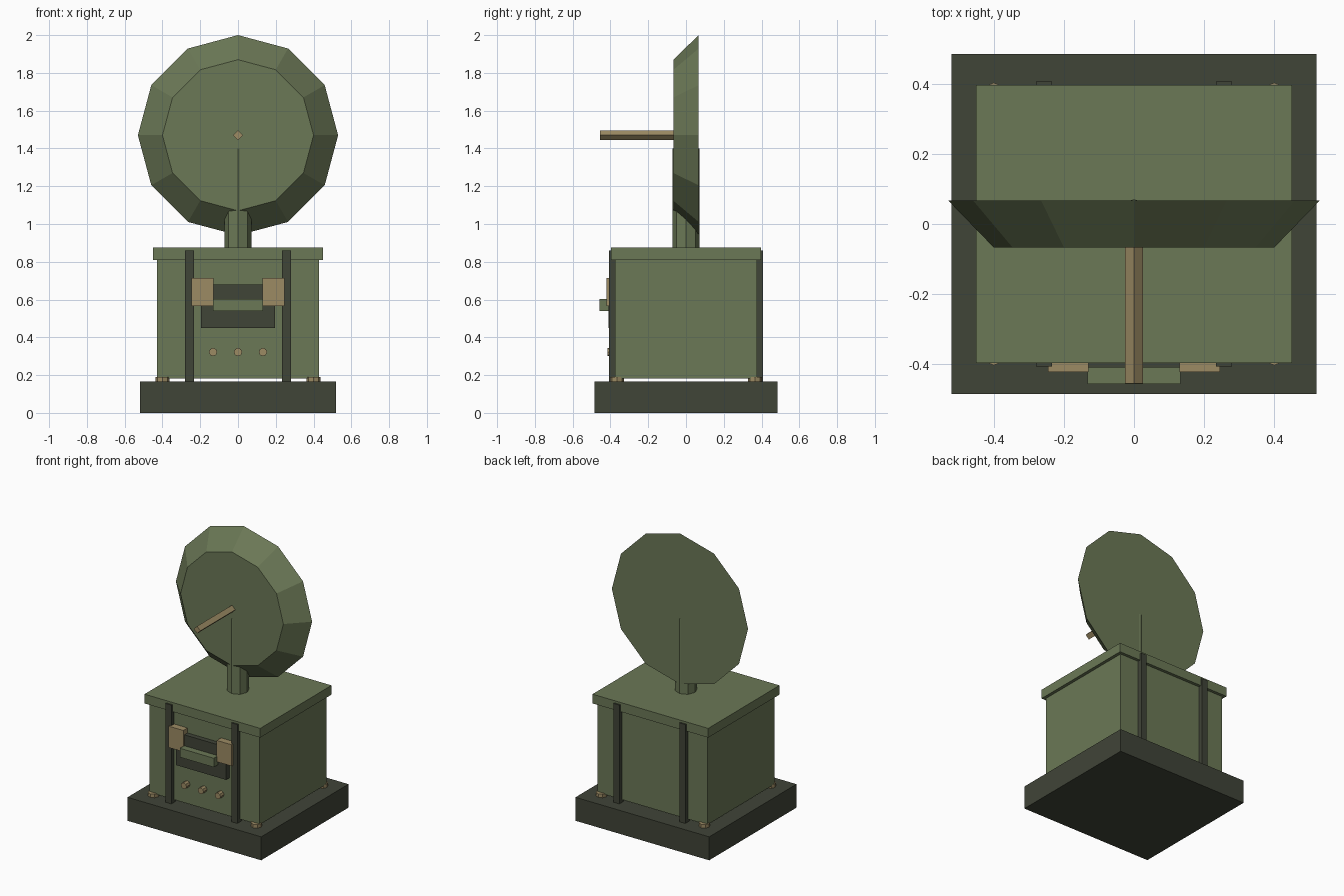
import bpy, bmesh, math
from mathutils import Matrix

if "Cube" in bpy.data.objects:
    bpy.data.objects.remove(bpy.data.objects["Cube"])


def material(name, rgb):
    m = bpy.data.materials.new(name)
    m.diffuse_color = (*rgb, 1)
    m.use_nodes = True
    m.node_tree.nodes["Principled BSDF"].inputs["Base Color"].default_value = m.diffuse_color
    return m


GREEN = material("olive_green", (0.147, 0.188, 0.093))
DARK = material("dark_olive", (0.051, 0.058, 0.039))
TAN = material("tan", (0.333, 0.258, 0.127))


def finish(bm, name, mat):
    me = bpy.data.meshes.new(name)
    bm.to_mesh(me)
    bm.free()
    me.materials.append(mat)
    ob = bpy.data.objects.new(name, me)
    bpy.context.collection.objects.link(ob)
    return ob


def box(name, x, y, z, mat):
    """Box from (min, max) ranges."""
    bm = bmesh.new()
    r = (x, y, z)
    size = [b - a for a, b in r]
    mid = [(a + b) / 2 for a, b in r]
    bmesh.ops.create_cube(bm, size=1, matrix=Matrix.Translation(mid) @ Matrix.Diagonal((*size, 1)))
    return finish(bm, name, mat)


def prism(name, sides, r1, r2, centre, length, mat, along_y=False):
    """Upright cone or cylinder; along_y turns it so that r1 faces the front."""
    bm = bmesh.new()
    bmesh.ops.create_cone(bm, cap_ends=True, segments=sides, radius1=r1, radius2=r2, depth=length)
    # put a vertex on the +x axis whatever the primitive's start angle
    v = max(bm.verts, key=lambda q: q.co.x)
    rot = Matrix.Rotation(-math.atan2(v.co.y, v.co.x), 4, 'Z')
    if along_y:
        rot = Matrix.Rotation(-math.pi / 2, 4, 'X') @ rot
    bmesh.ops.transform(bm, matrix=Matrix.Translation(centre) @ rot, verts=bm.verts)
    return finish(bm, name, mat)


# Base slab, cabinet and lid
box("base", (-0.52, 0.52), (-0.485, 0.485), (0, 0.165), DARK)
box("cabinet", (-0.428, 0.428), (-0.375, 0.375), (0.183, 0.83), GREEN)
box("lid", (-0.45, 0.45), (-0.396, 0.396), (0.81, 0.875), GREEN)

# Parts repeated left/right and front/back
for s, side in ((-1, "left"), (1, "right")):
    for t, end in ((-1, "front"), (1, "back")):
        box(f"rail_{end}_{side}", sorted((s * 0.234, s * 0.28)), sorted((t * 0.36, t * 0.407)),
            (0.16, 0.86), DARK)
        prism(f"bolt_{end}_{side}", 8, 0.037, 0.037, (s * 0.4, t * 0.366, 0.174), 0.032, TAN)
    box(f"latch_{side}", sorted((s * 0.13, s * 0.246)), (-0.422, -0.37), (0.565, 0.715), TAN)

# Front recess panel, handle and knobs
box("front_panel", (-0.195, 0.195), (-0.41, -0.37), (0.45, 0.68), DARK)
box("handle", (-0.132, 0.132), (-0.457, -0.4), (0.54, 0.603), GREEN)
for i, x in enumerate((-0.132, 0, 0.132)):
    prism(f"knob_{i + 1}", 8, 0.022, 0.022, (x, -0.39, 0.322), 0.05, TAN, True)

# Mast, twelve-sided dish and feed rod
prism("mast", 8, 0.071, 0.071, (0, 0, 1.13), 0.54, GREEN)
prism("dish", 12, 0.4, 0.53, (0, 0, 1.47), 0.134, GREEN, True)
prism("feed_rod", 4, 0.026, 0.026, (0, -0.255, 1.47), 0.4, TAN, True)
